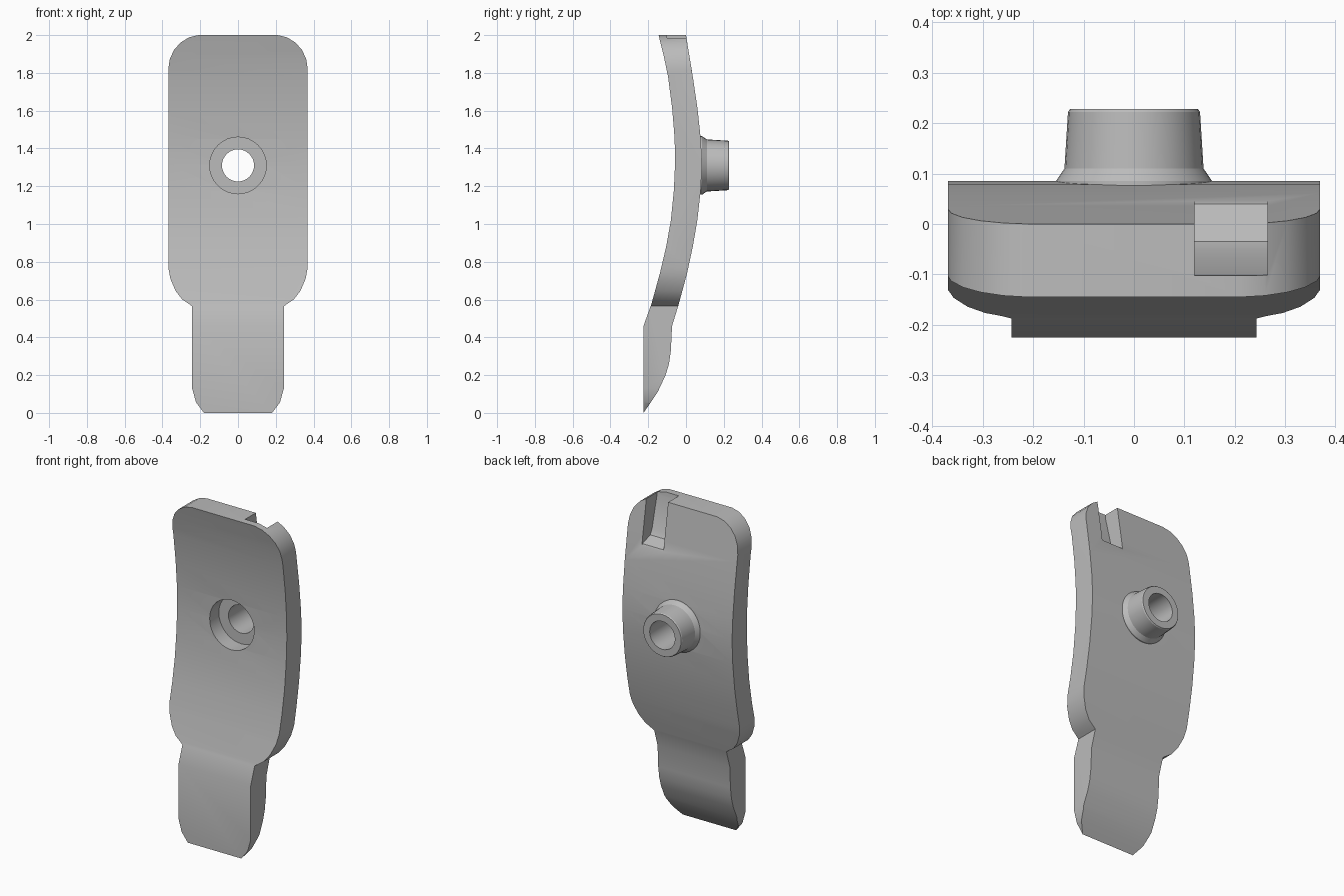
import bpy, bmesh, math
from mathutils import Vector

cube = bpy.data.objects.get("Cube")
if cube:
    bpy.data.objects.remove(cube, do_unlink=True)

grey = bpy.data.materials.new("plain grey")
grey.use_nodes = True
colour = (0.5, 0.5, 0.5, 1)
grey.diffuse_color = colour
grey.node_tree.nodes["Principled BSDF"].inputs["Base Color"].default_value = colour


def finish(name, bm):
    bmesh.ops.recalc_face_normals(bm, faces=bm.faces)
    mesh = bpy.data.meshes.new(name)
    bm.to_mesh(mesh)
    bm.free()
    mesh.materials.append(grey)
    obj = bpy.data.objects.new(name, mesh)
    bpy.context.collection.objects.link(obj)
    return obj


def prism(name, points, axis, low, high):
    """Extrude a closed outline along x (points are y, z) or y (points are x, z)."""
    bm = bmesh.new()
    place = (lambda p: (low, p[0], p[1])) if axis == "x" else (lambda p: (p[0], low, p[1]))
    face = bm.faces.new([bm.verts.new(place(p)) for p in points])
    grown = bmesh.ops.extrude_face_region(bm, geom=[face])["geom"]
    shift = Vector((high - low, 0, 0) if axis == "x" else (0, high - low, 0))
    bmesh.ops.translate(bm, vec=shift, verts=[v for v in grown if isinstance(v, bmesh.types.BMVert)])
    return finish(name, bm)


def turned(name, rings, z, sides=32):
    """Solid of revolution about a y-parallel axis; rings are (radius, y)."""
    bm = bmesh.new()
    loops = []
    for r, y in rings:
        angles = [math.tau * i / sides for i in range(sides)]
        loops.append([bm.verts.new((r * math.cos(a), y, z + r * math.sin(a))) for a in angles])
    for a, b in zip(loops, loops[1:]):
        for i in range(sides):
            j = (i + 1) % sides
            bm.faces.new((a[i], a[j], b[j], b[i]))
    bm.faces.new(loops[0])
    bm.faces.new(loops[-1])
    return finish(name, bm)


def combine(obj, tool, operation):
    mod = obj.modifiers.new(operation.lower(), "BOOLEAN")
    mod.operation = operation
    mod.solver = "EXACT"
    mod.object = tool
    bpy.context.view_layer.objects.active = obj
    bpy.ops.object.modifier_apply(modifier=mod.name)
    bpy.data.objects.remove(tool, do_unlink=True)


# Bowed side profile, front surface downwards then back surface upwards
front = [(-0.145, 2), (-0.118, 1.89), (-0.095, 1.78), (-0.073, 1.61), (-0.06, 1.45),
         (-0.058, 1.32), (-0.064, 1.18), (-0.08, 1.02), (-0.105, 0.88), (-0.138, 0.74),
         (-0.182, 0.58), (-0.225, 0.46), (-0.225, 0)]
back = [(-0.19, 0.05), (-0.15, 0.11), (-0.108, 0.2), (-0.09, 0.26), (-0.08, 0.33),
        (-0.074, 0.46), (-0.04, 0.57), (0.006, 0.74), (0.036, 0.88), (0.06, 1.02),
        (0.078, 1.18), (0.085, 1.32), (0.078, 1.45), (0.061, 1.61), (0.036, 1.78), (0, 2)]
plate = prism("curved_plate", front + back, "x", -0.5, 0.5)

# Rounded outline with a narrow tongue
half = [(0.21, 2.1), (0.21, 2), (0.26, 1.988), (0.305, 1.96), (0.34, 1.92), (0.362, 1.87),
        (0.369, 1.82), (0.369, 0.77), (0.358, 0.71), (0.33, 0.645), (0.295, 0.6),
        (0.243, 0.565), (0.243, 0.13), (0.222, 0.055), (0.18, 0), (0.18, -0.1)]
outline = prism("outline_cutter", half + [(-x, z) for x, z in reversed(half)], "y", -1, 1)
combine(plate, outline, "INTERSECT")

# Boss with a flared foot, counterbore from the front and a through hole
hole_z = 1.31
combine(plate, turned("boss", [(0.155, 0.055), (0.155, 0.085), (0.138, 0.11),
                               (0.131, 0.222), (0.127, 0.228)], hole_z), "UNION")
combine(plate, turned("counterbore_cutter", [(0.15, -0.3), (0.15, 0.03)], hole_z), "DIFFERENCE")
combine(plate, turned("hole_cutter", [(0.085, -0.3), (0.085, 0.4)], hole_z), "DIFFERENCE")

# Notch in the back, open at the top edge, with a thin lip left in front
notch = prism("notch_cutter", [(-0.107, 2.05), (-0.1, 1.97), (-0.052, 1.78), (-0.035, 1.75),
                               (0.04, 1.725), (0.054, 1.7), (0.2, 1.6), (0.2, 2.05)],
              "x", 0.12, 0.265)
combine(plate, notch, "DIFFERENCE")

bpy.ops.object.select_all(action="DESELECT")
plate.select_set(True)
bpy.context.view_layer.objects.active = plate
bpy.ops.object.shade_smooth_by_angle(angle=math.radians(30))
